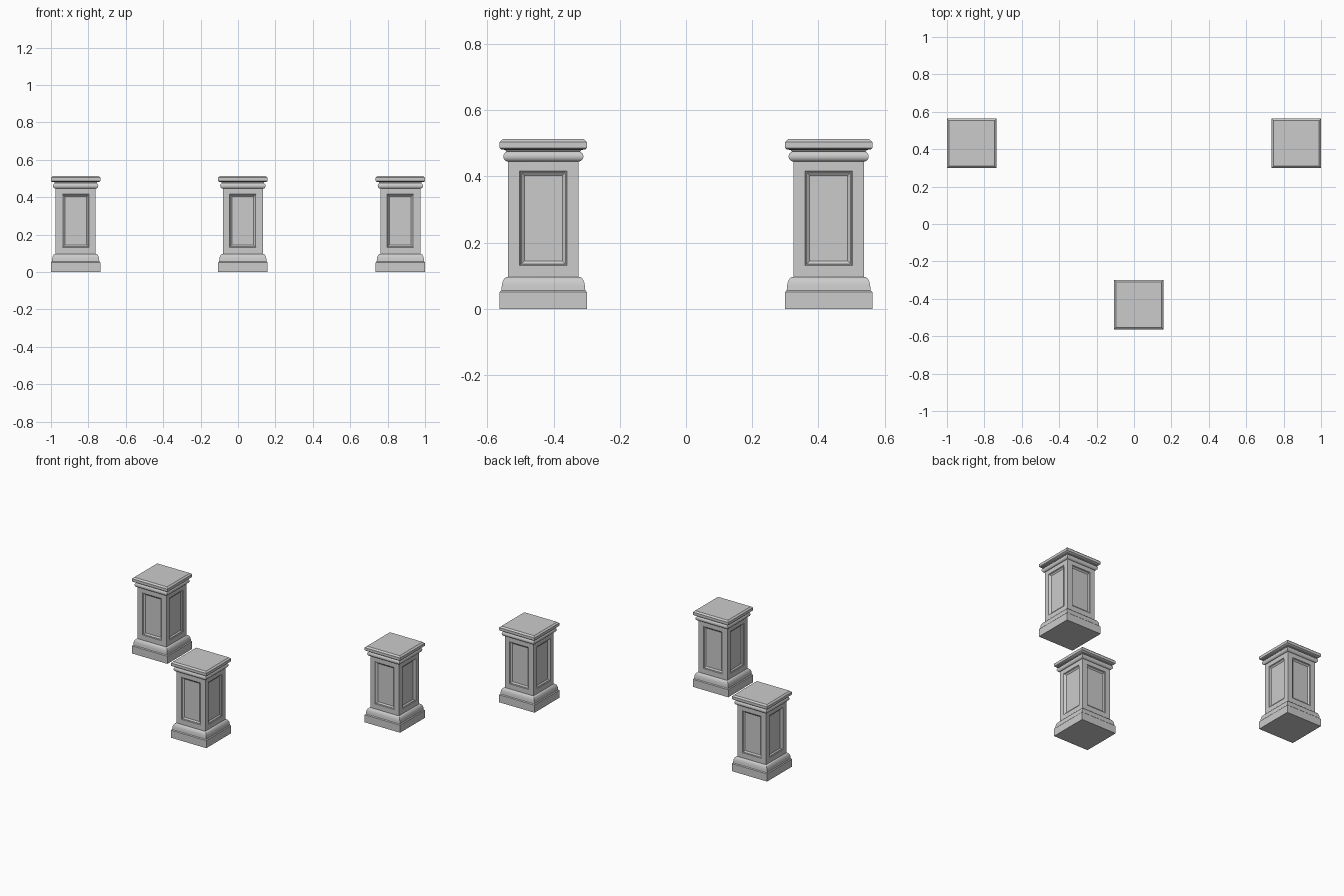
import bpy, bmesh, math

if "Cube" in bpy.data.objects:
    bpy.data.objects.remove(bpy.data.objects["Cube"])

COL = bpy.context.scene.collection
# pedestal centres: two at the back, one in front
SPOTS = {"left": (-0.868, 0.431), "right": (0.868, 0.431), "front": (0.026, -0.431)}


def square_loft(profile):
    """Stack square rings from (half width, height) pairs and cap both ends."""
    bm = bmesh.new()
    rings = [[bm.verts.new((sx * h, sy * h, z))
              for sx, sy in ((-1, -1), (1, -1), (1, 1), (-1, 1))]
             for h, z in profile]
    sides = []
    for a, b in zip(rings, rings[1:]):
        for i in range(4):
            j = (i + 1) % 4
            sides.append(bm.faces.new((a[i], a[j], b[j], b[i])))
    bm.faces.new(rings[0][::-1])
    bm.faces.new(rings[-1])
    bm.normal_update()
    return bm, sides


def finish(bm, name):
    """Make the mesh, smooth its curves and place a copy in each pedestal."""
    mesh = bpy.data.meshes.new(name)
    bm.to_mesh(mesh)
    bm.free()
    first = None
    for spot, (x, y) in SPOTS.items():
        ob = bpy.data.objects.new(f"{name}_{spot}", mesh)
        ob.location = (x, y, 0)
        COL.objects.link(ob)
        first = first or ob
    bpy.ops.object.select_all(action='DESELECT')
    first.select_set(True)
    bpy.context.view_layer.objects.active = first
    bpy.ops.object.shade_smooth_by_angle(angle=math.radians(32))


def arc(cx, cz, rx, rz, a0, a1, n):
    """Points on an elliptical arc, angles in degrees."""
    return [(cx + rx * math.cos(t), cz + rz * math.sin(t))
            for t in (math.radians(a0 + (a1 - a0) * i / n) for i in range(n + 1))]


# base: plain plinth, small chamfer, quarter-round shoulder
base, _ = square_loft([(0.132, 0), (0.132, 0.051), (0.127, 0.056)]
                      + arc(0.108, 0.062, 0.018, 0.035, 0, 90, 6))
finish(base, "base")

# shaft: square block with a stepped, bevelled recessed panel on every side
shaft, sides = square_loft([(0.107, 0.0955), (0.107, 0.4525)])
for thickness, depth in ((0.0355, 0), (0.002, -0.004), (0.003, 0), (0.009, -0.007)):
    bmesh.ops.inset_individual(shaft, faces=sides, thickness=thickness,
                               depth=depth, use_even_offset=True)
finish(shaft, "panelled_shaft")

# capital: rounded moulding, narrow neck and chamfered slab
capital, _ = square_loft([(0.106, 0.445)]
                         + arc(0.106, 0.4605, 0.015, 0.0155, -75, 75, 8)
                         + [(0.114, 0.477), (0.114, 0.480), (0.127, 0.482),
                            (0.132, 0.486), (0.132, 0.504), (0.122, 0.513)])
finish(capital, "capital")
